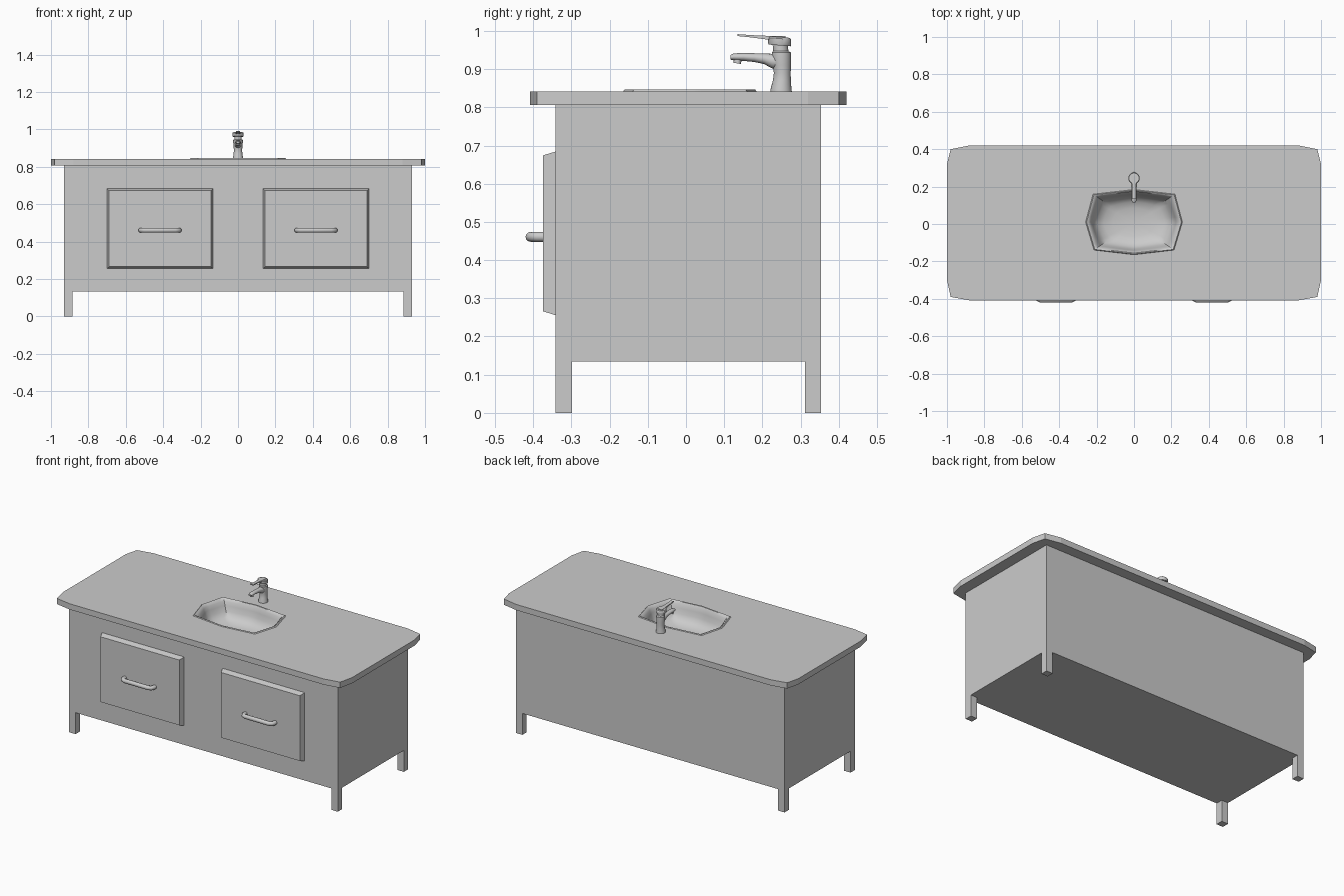
import bpy, bmesh, math
from mathutils import Vector

if "Cube" in bpy.data.objects:
    bpy.data.objects.remove(bpy.data.objects["Cube"])


def finish(name, bm, smooth=None, recalc=True):
    if recalc:
        bmesh.ops.recalc_face_normals(bm, faces=bm.faces[:])
    me = bpy.data.meshes.new(name)
    bm.to_mesh(me)
    bm.free()
    ob = bpy.data.objects.new(name, me)
    bpy.context.collection.objects.link(ob)
    if smooth:
        me.shade_smooth()
        me.set_sharp_from_angle(angle=math.radians(smooth))
    return ob


def loft(name, rings, smooth=None, cap_start=True, cap_end=True, recalc=True):
    bm = bmesh.new()
    vs = [[bm.verts.new(p) for p in r] for r in rings]
    n = len(rings[0])
    for a, b in zip(vs, vs[1:]):
        for i in range(n):
            j = (i + 1) % n
            bm.faces.new((a[i], a[j], b[j], b[i]))
    if cap_start:
        bm.faces.new(vs[0][::-1])
    if cap_end:
        bm.faces.new(vs[-1])
    return finish(name, bm, smooth, recalc)


def box(name, x0, x1, y0, y1, z0, z1):
    base = [(x0, y0), (x1, y0), (x1, y1), (x0, y1)]
    return loft(name, [[(x, y, z) for x, y in base] for z in (z0, z1)])


def circle(c, rx, ry, tilt=0.0, n=24):
    # ellipse in xy, tilted about the x axis
    out = []
    for i in range(n):
        a = 2 * math.pi * i / n
        x, y = rx * math.cos(a), ry * math.sin(a)
        out.append((c[0] + x, c[1] + y * math.cos(tilt), c[2] + y * math.sin(tilt)))
    return out


def section(y, z, rx, rz, n=16):
    # ellipse in the xz plane
    return [(rx * math.cos(2 * math.pi * i / n), y, z + rz * math.sin(2 * math.pi * i / n))
            for i in range(n)]


# Cabinet body, open at the top under the counter
base = [(-.93, -.342), (.93, -.342), (.93, .354), (-.93, .354)]
loft("cabinet", [[(x, y, z) for x, y in base] for z in (.134, .806)], cap_end=False, recalc=False)

for sx, side in ((-1, "left"), (1, "right")):
    # Legs
    xa, xb = sorted((sx * .885, sx * .93))
    box(f"front_leg_{side}", xa, xb, -.342, -.298, 0, .134)
    box(f"back_leg_{side}", xa, xb, .311, .354, 0, .134)

    # Drawer front with bevelled border
    cx, cz = sx * .417, .47
    rings = []
    for y, w, h in ((-.342, .284, .214), (-.375, .273, .204)):
        rings.append([(cx - w, y, cz - h), (cx + w, y, cz - h), (cx + w, y, cz + h), (cx - w, y, cz + h)])
    loft(f"drawer_front_{side}", rings)

    # Bent bar handle
    path = [(-.103, -.37), (-.103, -.388), (-.097, -.4), (-.083, -.407),
            (.083, -.407), (.097, -.4), (.103, -.388), (.103, -.37)]
    rings = []
    for i, p in enumerate(path):
        p0, p1 = Vector(path[max(i - 1, 0)]), Vector(path[min(i + 1, len(path) - 1)])
        t = (p1 - p0).normalized()
        ring = []
        for k in range(12):
            a = 2 * math.pi * k / 12
            u, v = .013 * math.cos(a), .013 * math.sin(a)
            ring.append((cx + p[0] - t.y * u, p[1] + t.x * u, .461 + v))
        rings.append(ring)
    loft(f"handle_{side}", rings, 50)

# Counter top with clipped corners
right = [(.88, -.408), (.98, -.39), (1, -.30), (1, .32), (.98, .40), (.88, .42)]
outline = right + [(-x, y) for x, y in reversed(right)]
counter = loft("counter_top", [[(x, y, z) for x, y in outline] for z in (.806, .842)])

# Basin outline: eight-sided, subdivided
rim = [(.26, .01), (.22, .16), (0, .185), (-.22, .16), (-.26, .01), (-.215, -.14), (0, -.165), (.215, -.14)]
SUB = 5
poly = []
for a, b in zip(rim, rim[1:] + rim[:1]):
    for k in range(SUB):
        poly.append(Vector(a).lerp(Vector(b), k / SUB))
mid = Vector((0, .01))


def basin_ring(scale, z, rnd=0.0):
    out = []
    for p in poly:
        d = p - mid
        a = math.atan2(d.y / .165, d.x / .25)
        e = Vector((.25 * math.cos(a), .165 * math.sin(a)))
        q = mid + d.lerp(e, rnd) * scale
        out.append((q.x, q.y, z))
    return out


# Cut the basin opening
cutter = loft("basin_cutter", [basin_ring(.95, z) for z in (.7, .9)])
cutter.hide_render = True
mod = counter.modifiers.new("opening", 'BOOLEAN')
mod.object = cutter
mod.operation = 'DIFFERENCE'
mod.solver = 'EXACT'
bpy.context.view_layer.objects.active = counter
bpy.ops.object.modifier_apply(modifier="opening")
bpy.data.objects.remove(cutter)

# Basin bowl with raised rim
levels = [(1, .841, 0), (.975, .847, 0), (.945, .845, 0), (.9, .832, .05), (.87, .81, .15), (.83, .78, .25),
          (.76, .755, .4), (.64, .738, .6), (.45, .728, .8), (.2, .724, 1), (.06, .723, 1)]
loft("basin", [basin_ring(*l) for l in levels], 35, cap_start=False, recalc=False)

# Faucet body
body = [(.841, .249, .028), (.85, .249, .027), (.87, .251, .0235), (.89, .252, .022), (.91, .251, .024),
        (.93, .25, .0255), (.943, .25, .0255), (.947, .248, .02), (.962, .247, .02)]
loft("faucet_body", [circle((0, y, z), r, r) for z, y, r in body], 40)

# Faucet spout and outlet
spout = [(.25, .918, .02, .02), (.225, .921, .018, .019), (.205, .927, .015, .014), (.18, .93, .014, .0115),
         (.15, .932, .014, .0105), (.125, .932, .013, .009), (.116, .931, .009, .006)]
loft("faucet_spout", [section(*s) for s in spout], 50)
loft("spout_outlet", [circle((0, .134, .915), .010, .010, -.15), circle((0, .136, .928), .010, .010, -.15)], 40)

# Faucet cap and lever
cap = [(.962, .029), (.966, .0305), (.98, .0305), (.984, .027)]
loft("faucet_cap", [circle((0, .245, z), r, r, -.08) for z, r in cap], 40)
rings = []
for y, z, w, t in ((.26, .979, .016, .008), (.215, .982, .012, .005), (.17, .986, .010, .003), (.135, .989, .011, .0025)):
    rings.append([(-w, y, z - t), (w, y, z - t), (w, y, z + t), (-w, y, z + t)])
loft("faucet_lever", rings, 30)
